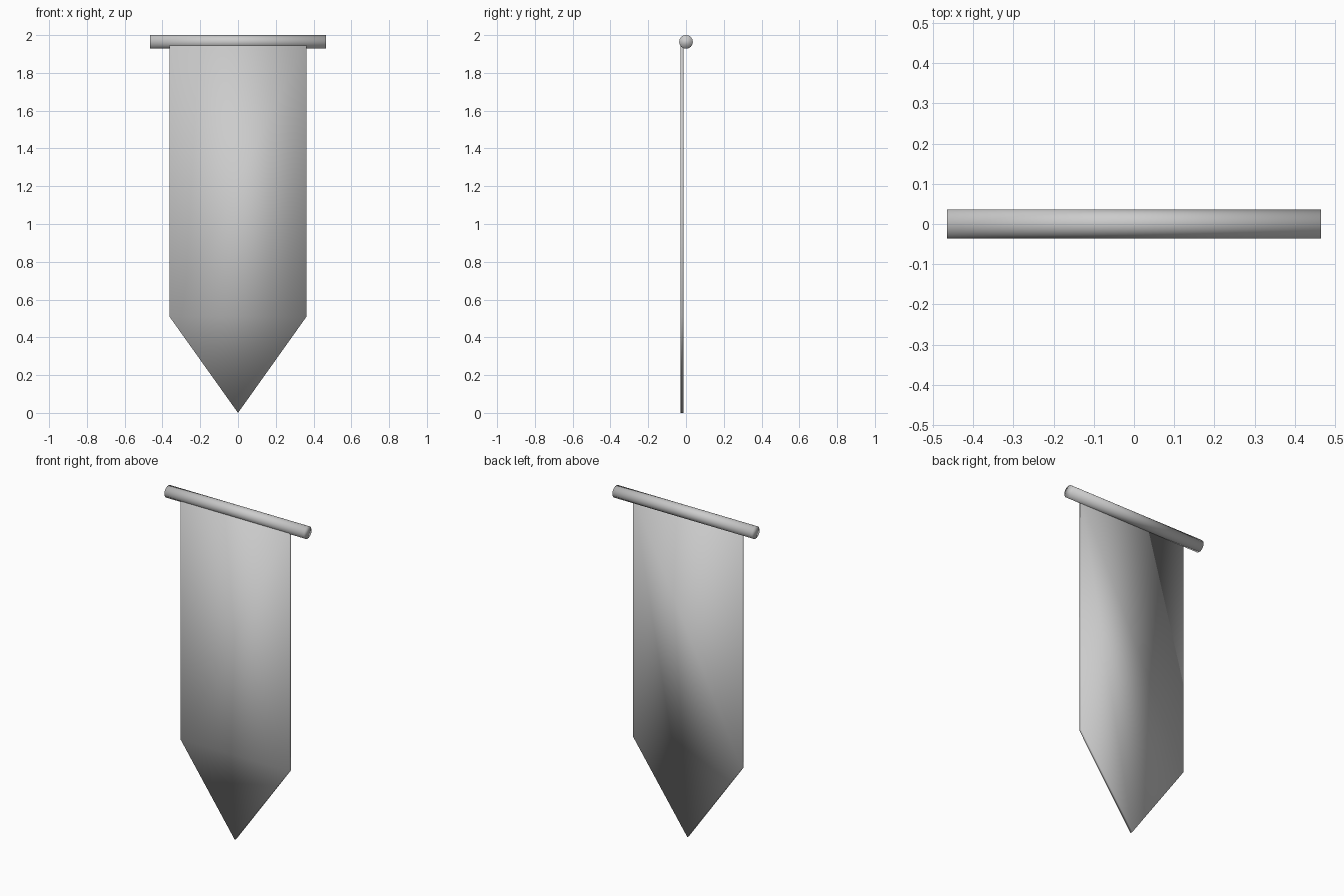
import bpy, bmesh
from math import pi

if "Cube" in bpy.data.objects:
    bpy.data.objects.remove(bpy.data.objects["Cube"])

# Horizontal rod
bpy.ops.mesh.primitive_cylinder_add(vertices=32, radius=0.036, depth=0.93,
                                    location=(0, 0, 1.964), rotation=(0, pi / 2, 0))
rod = bpy.context.object
rod.name = "rod"
bpy.ops.object.shade_smooth()

# Thin pointed cloth hanging at the front of the rod
outline = [(-0.363, 1.965), (-0.363, 0.51), (0, 0), (0.363, 0.51), (0.363, 1.965)]
front_y, thickness = -0.03, 0.017
bm = bmesh.new()
face = bm.faces.new([bm.verts.new((x, front_y, z)) for x, z in outline])
ext = bmesh.ops.extrude_face_region(bm, geom=[face], use_keep_orig=True)
verts = [g for g in ext["geom"] if isinstance(g, bmesh.types.BMVert)]
bmesh.ops.translate(bm, verts=verts, vec=(0, thickness, 0))
bmesh.ops.recalc_face_normals(bm, faces=bm.faces)
mesh = bpy.data.meshes.new("banner_cloth")
bm.to_mesh(mesh)
bm.free()
mesh.shade_smooth()
cloth = bpy.data.objects.new("banner_cloth", mesh)
bpy.context.collection.objects.link(cloth)
